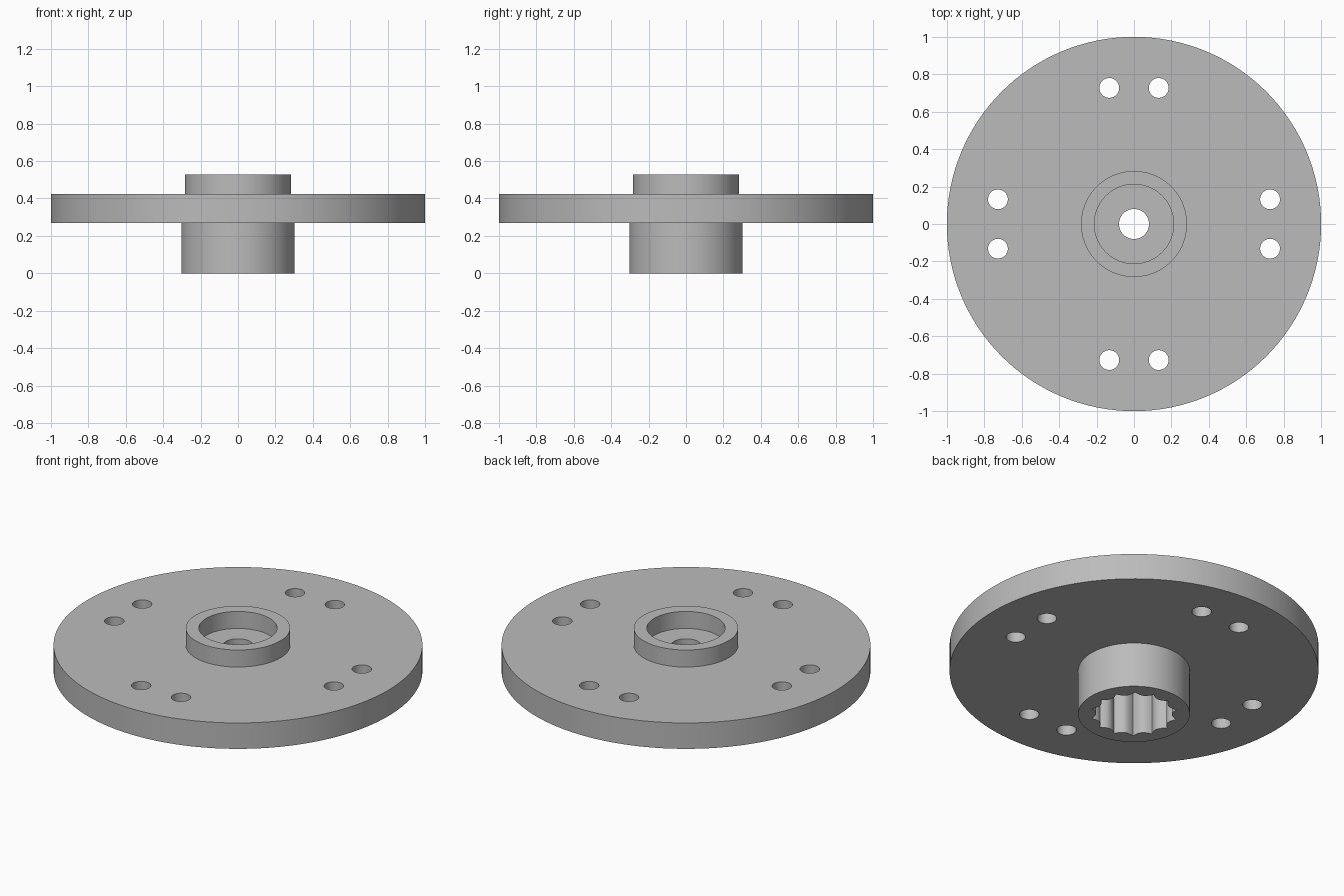
import bpy, bmesh
from math import sin, cos, pi, tau, radians

cube = bpy.data.objects.get("Cube")
if cube:
    bpy.data.objects.remove(cube)

grey = bpy.data.materials.new("plain grey metal")
grey.use_nodes = True
GREY = (0.5, 0.5, 0.5, 1)
grey.diffuse_color = GREY
grey.node_tree.nodes["Principled BSDF"].inputs["Base Color"].default_value = GREY


def finish(bm, name):
    bmesh.ops.recalc_face_normals(bm, faces=bm.faces)
    mesh = bpy.data.meshes.new(name)
    bm.to_mesh(mesh)
    bm.free()
    mesh.materials.append(grey)
    obj = bpy.data.objects.new(name, mesh)
    bpy.context.collection.objects.link(obj)
    return obj


def lathe(name, profile, steps):
    """Revolve a closed (radius, height) profile about z."""
    bm = bmesh.new()
    rings = [[bm.verts.new((r * cos(tau * i / steps), r * sin(tau * i / steps), z))
              for r, z in profile] for i in range(steps)]
    n = len(profile)
    for i in range(steps):
        a, b = rings[i], rings[(i + 1) % steps]
        for j in range(n):
            k = (j + 1) % n
            bm.faces.new((a[j], b[j], b[k], a[k]))
    return finish(bm, name)


def prism(name, outline, z0, z1):
    """Extrude a closed outline from z0 to z1."""
    bm = bmesh.new()
    face = bm.faces.new([bm.verts.new((x, y, z0)) for x, y in outline])
    top = bmesh.ops.extrude_face_region(bm, geom=[face])["geom"]
    bmesh.ops.translate(bm, vec=(0, 0, z1 - z0),
                        verts=[v for v in top if isinstance(v, bmesh.types.BMVert)])
    return finish(bm, name)


def cut(target, cutter):
    cutter.hide_render = True
    mod = target.modifiers.new("cut", 'BOOLEAN')
    mod.operation = 'DIFFERENCE'
    mod.solver = 'EXACT'
    mod.object = cutter
    bpy.context.view_layer.objects.active = target
    bpy.ops.object.modifier_apply(modifier=mod.name)
    bpy.data.objects.remove(cutter)


# Flange disc with lower hub, raised collar, recess and centre bore
HUB, DISC, COLLAR, RECESS, BORE = 0.303, 1.0, 0.283, 0.212, 0.08
BOTTOM, TOP, RIM = 0.27, 0.425, 0.527
flange = lathe("flange", [
    (BORE, 0), (HUB, 0), (HUB, BOTTOM), (DISC, BOTTOM), (DISC, TOP),
    (COLLAR, TOP), (COLLAR, RIM), (RECESS, RIM), (RECESS, TOP), (BORE, TOP)], 128)

# Splined socket in the hub: rounded teeth with sharp grooves between
TEETH, STEPS = 14, 8
socket = []
for i in range(TEETH * STEPS):
    r = 0.235 - 0.03 * sin(pi * (i % STEPS) / STEPS) ** 0.8
    a = tau * i / (TEETH * STEPS)
    socket.append((r * cos(a), r * sin(a)))
cut(flange, prism("socket_cutter", socket, -0.1, 0.33))

# Four pairs of bolt holes
for quarter in range(4):
    for side in (-1, 1):
        x, y = 0.727, 0.132 * side
        for _ in range(quarter):
            x, y = -y, x
        circle = [(x + 0.053 * cos(tau * i / 32), y + 0.053 * sin(tau * i / 32))
                  for i in range(32)]
        cut(flange, prism("bolt_hole_cutter", circle, 0.1, 0.6))

bpy.ops.object.select_all(action='DESELECT')
flange.select_set(True)
bpy.context.view_layer.objects.active = flange
bpy.ops.object.shade_smooth_by_angle(angle=radians(30))
